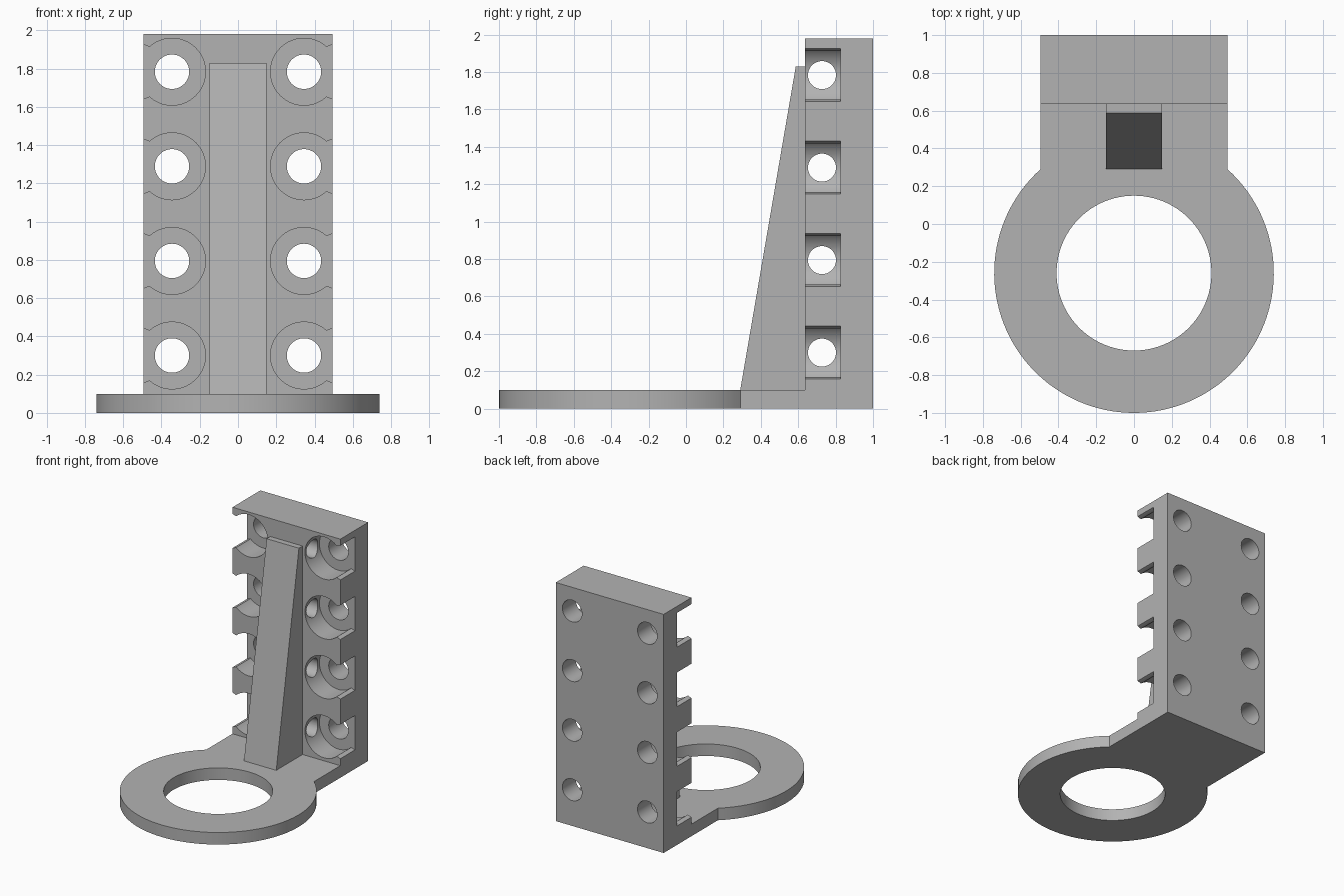
import bpy, bmesh, math
from mathutils import Vector

cube = bpy.data.objects.get("Cube")
if cube:
    bpy.data.objects.remove(cube, do_unlink=True)

# Material
grey = bpy.data.materials.new("plain_grey")
grey.use_nodes = True
colour = (0.45, 0.45, 0.45, 1)
grey.diffuse_color = colour
grey.node_tree.nodes["Principled BSDF"].inputs["Base Color"].default_value = colour


def prism(name, outline, axis, lo, hi):
    """Extrude a closed 2D outline along an axis; the outline uses the other two axes in order."""
    def place(p, t):
        co = list(p)
        co.insert(axis, t)
        return Vector(co)
    bm = bmesh.new()
    face = bm.faces.new([bm.verts.new(place(p, lo)) for p in outline])
    ext = bmesh.ops.extrude_face_region(bm, geom=[face])
    verts = [v for v in ext["geom"] if isinstance(v, bmesh.types.BMVert)]
    bmesh.ops.translate(bm, verts=verts, vec=place((0, 0), hi - lo))
    bmesh.ops.recalc_face_normals(bm, faces=bm.faces[:])
    mesh = bpy.data.meshes.new(name)
    bm.to_mesh(mesh)
    bm.free()
    mesh.materials.append(grey)
    obj = bpy.data.objects.new(name, mesh)
    bpy.context.collection.objects.link(obj)
    return obj


def arc(centre, radius, start=0, end=math.tau, steps=64):
    return [(centre[0] + radius * math.cos(start + (end - start) * i / steps),
             centre[1] + radius * math.sin(start + (end - start) * i / steps))
            for i in range(steps + (end - start < math.tau))]


def rect(u0, v0, u1, v1):
    return [(u0, v0), (u1, v0), (u1, v1), (u0, v1)]


def combine(target, tool, operation):
    """Apply a boolean with the tool object, then remove the tool."""
    mod = target.modifiers.new("combine", "BOOLEAN")
    mod.operation, mod.solver, mod.object = operation, "EXACT", tool
    bpy.context.view_layer.objects.active = target
    bpy.ops.object.modifier_apply(modifier=mod.name)
    bpy.data.objects.remove(tool, do_unlink=True)


HALF = 0.495      # half width of the upright
FRONT = 0.635     # front face of the upright
POCKET = 0.825    # depth reached by the pockets
RING = (0, -0.26)

# Upright plate
bracket = prism("mounting_bracket", rect(-HALF, FRONT, HALF, 1), 2, 0, 1.98)

# Ring base with a straight neck
neck = math.acos(HALF / 0.74)
outline = arc(RING, 0.74, math.pi - neck, math.tau + neck, 96) + [(HALF, 1), (-HALF, 1)]
base = prism("ring_base", outline, 2, 0, 0.1)
combine(base, prism("ring_hole", arc(RING, 0.41, steps=96), 2, -0.1, 0.2), "DIFFERENCE")
combine(bracket, base, "UNION")

# Sloping rib
rib = [(0.29, 0.05), (0.29, 0.1), (0.587, 1.83), (0.7, 1.83), (0.7, 0.05)]
combine(bracket, prism("rib", rib, 0, -0.148, 0.148), "UNION")

# Rows of pockets with flared side openings and through holes
for row in range(4):
    z = 0.3 + 0.4945 * row
    for side in (-1, 1):
        c = (side * 0.345, z)
        flare = [(c[0], z - 0.13), (side * 0.462, z - 0.13), (side * 0.51, z - 0.148),
                 (side * 0.51, z + 0.148), (side * 0.462, z + 0.13), (c[0], z + 0.13)]
        pocket = prism("pocket", arc(c, 0.175), 1, 0.5, POCKET)
        combine(pocket, prism("flare", flare, 1, 0.5, POCKET), "UNION")
        combine(bracket, pocket, "DIFFERENCE")
        combine(bracket, prism("screw_hole", arc(c, 0.09, steps=48), 1, 0.5, 1.1), "DIFFERENCE")
    # Cross hole joining both pockets
    cross = prism("cross_hole", arc((0.727, z), 0.075, steps=48), 0, -0.3, 0.3)
    combine(bracket, cross, "DIFFERENCE")

# Merge coplanar faces and shade
bm = bmesh.new()
bm.from_mesh(bracket.data)
bmesh.ops.remove_doubles(bm, verts=bm.verts[:], dist=0.0001)
bmesh.ops.dissolve_limit(bm, angle_limit=0.01, verts=bm.verts[:], edges=bm.edges[:])
bm.to_mesh(bracket.data)
bm.free()
bpy.ops.object.select_all(action="DESELECT")
bracket.select_set(True)
bpy.context.view_layer.objects.active = bracket
bpy.ops.object.shade_smooth_by_angle(angle=math.radians(30))
